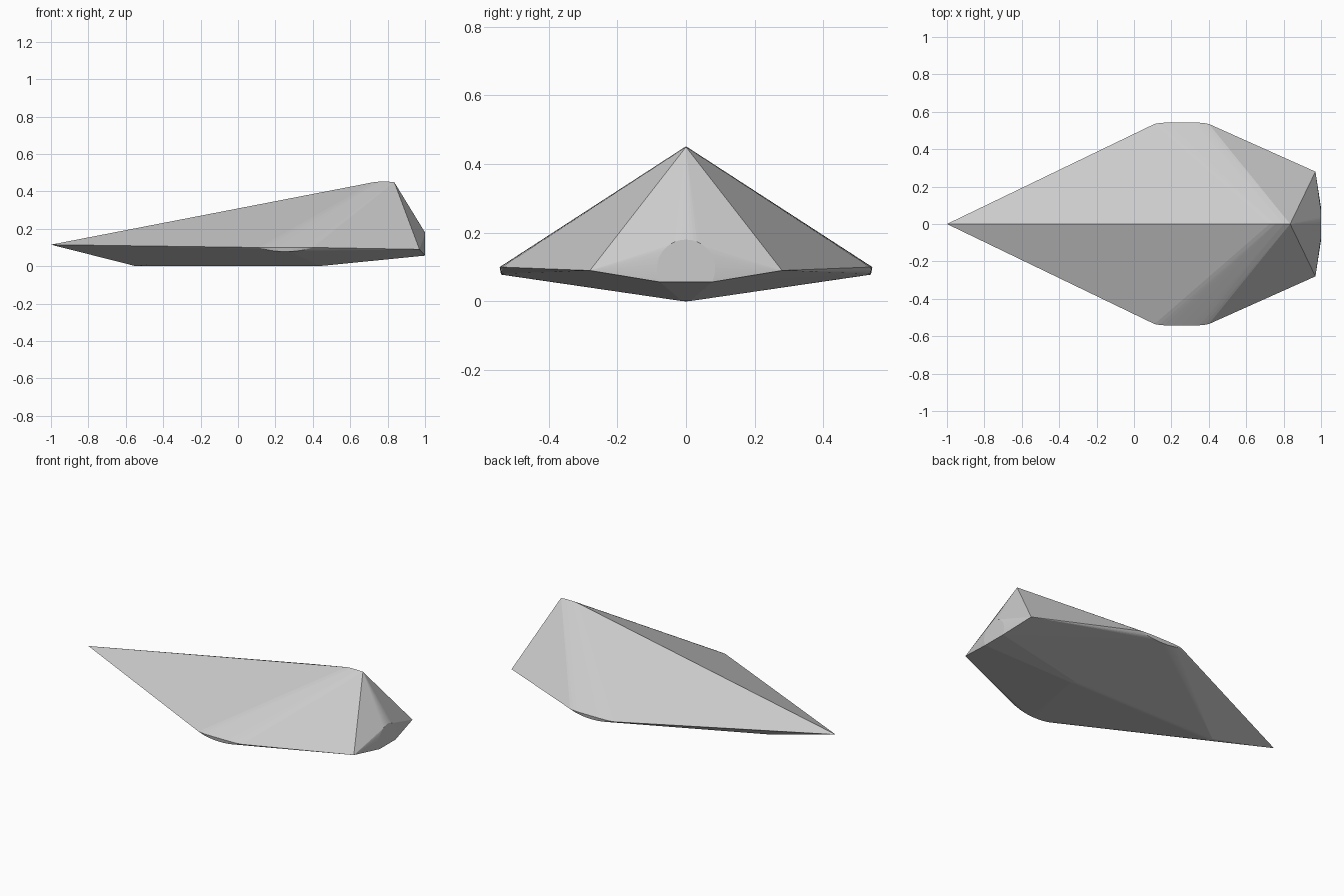
import bpy, bmesh
from math import sin, cos, pi, radians

if "Cube" in bpy.data.objects:
    bpy.data.objects.remove(bpy.data.objects["Cube"])

pts = []

def both(x, y, z):
    """Add a point and its mirror across y = 0."""
    pts.extend([(x, y, z), (x, -y, z)])

# Nose tip and roof ridge
pts += [(-1, 0, 0.115), (0.725, 0, 0.449), (0.755, 0, 0.452),
        (0.80, 0, 0.452), (0.835, 0, 0.45)]

# Narrow keel
for x in (-0.55, 0.44):
    both(x, 0.012, 0.001)
pts += [(-0.53, 0, 0), (0.42, 0, 0)]

# Rounded side shoulders, sagging in the middle
for i in range(13):
    t = -1 + i / 6
    x = 0.255 + 0.145 * t
    both(x, 0.535 + 0.008 * (1 - t ** 4), 0.1)
    both(x, 0.531 + 0.008 * (1 - t ** 4), 0.098 - 0.02 * (1 - t * t))

# Rear corners
both(0.97, 0.28, 0.09)

# Round tail disc, cut flat at its lower edge
start = -radians(27)
for i in range(17):
    a = start + (pi / 2 - start) * i / 16
    both(1, 0.085 * cos(a), 0.095 + 0.085 * sin(a))

# Wrap the sections in one convex faceted skin
bm = bmesh.new()
for p in pts:
    bm.verts.new(p)
bmesh.ops.remove_doubles(bm, verts=bm.verts, dist=0.0005)
bmesh.ops.convex_hull(bm, input=bm.verts)
bmesh.ops.delete(bm, geom=[v for v in bm.verts if not v.link_faces], context='VERTS')
bmesh.ops.recalc_face_normals(bm, faces=bm.faces)
mesh = bpy.data.meshes.new("hull")
bm.to_mesh(mesh)
bm.free()
hull = bpy.data.objects.new("hull", mesh)
bpy.context.collection.objects.link(hull)
